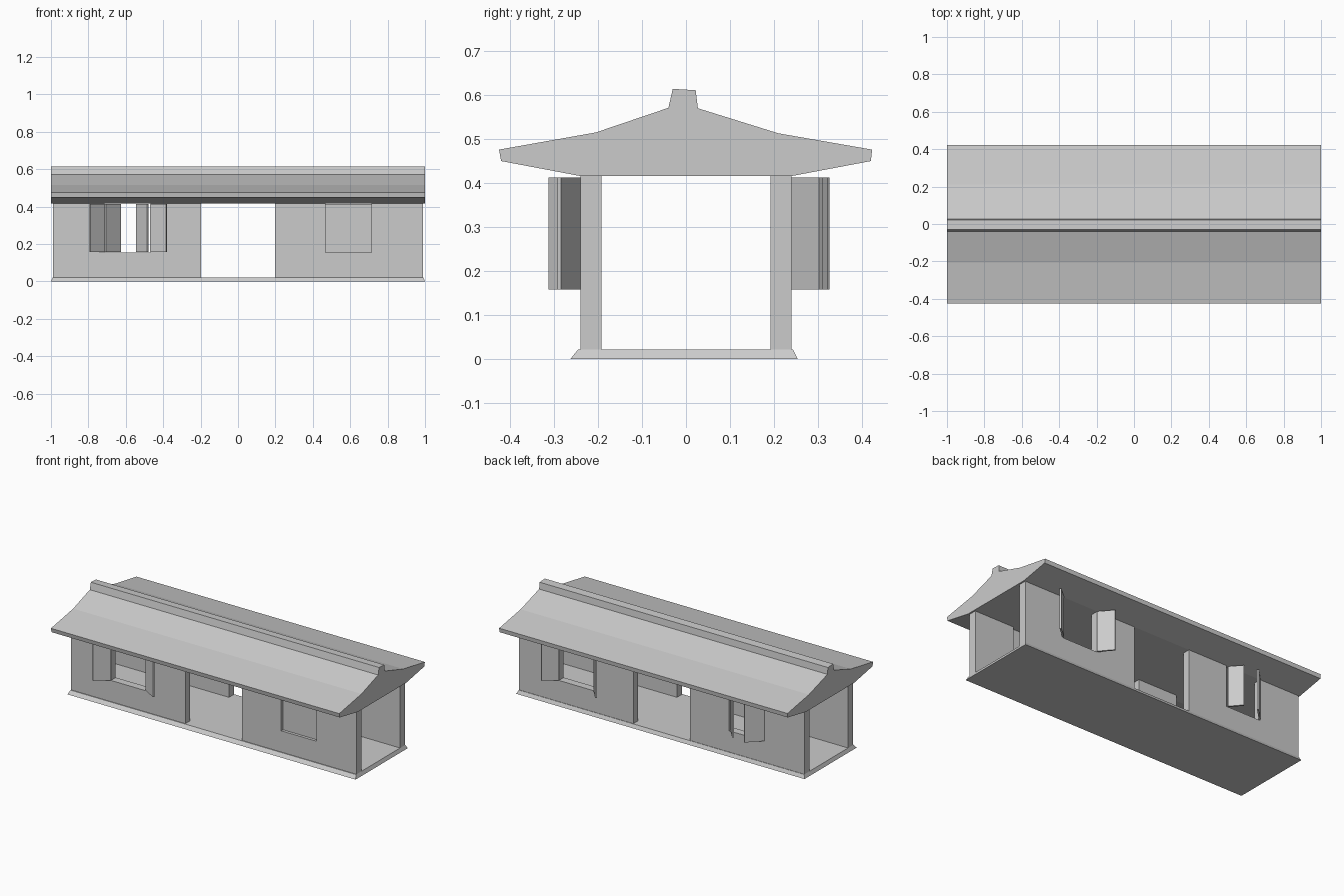
import bpy, bmesh
from mathutils import Vector

if "Cube" in bpy.data.objects:
    bpy.data.objects.remove(bpy.data.objects["Cube"])


def prism(name, points, offset):
    """Extrude a closed 3D polygon along an offset vector."""
    bm = bmesh.new()
    face = bm.faces.new([bm.verts.new(p) for p in points])
    ext = bmesh.ops.extrude_face_region(bm, geom=[face], use_keep_orig=True)
    verts = [g for g in ext["geom"] if isinstance(g, bmesh.types.BMVert)]
    bmesh.ops.translate(bm, verts=verts, vec=offset)
    bmesh.ops.recalc_face_normals(bm, faces=bm.faces)
    mesh = bpy.data.meshes.new(name)
    bm.to_mesh(mesh)
    bm.free()
    obj = bpy.data.objects.new(name, mesh)
    bpy.context.collection.objects.link(obj)
    return obj


# Roof with curved eaves and ridge cap, extruded along the house
roof = [(-0.425, 0.476), (-0.205, 0.515), (-0.04, 0.571), (-0.03, 0.614),
        (0.022, 0.611), (0.027, 0.57), (0.21, 0.513), (0.423, 0.476),
        (0.42, 0.45), (0.24, 0.416), (-0.24, 0.416), (-0.42, 0.45)]
prism("roof", [(-1, y, z) for y, z in roof], (2, 0, 0))

# Floor slab with tapered rim
floor = prism("floor_slab", [(-1, -0.263, 0), (1, -0.263, 0),
                             (1, 0.254, 0), (-1, 0.254, 0)], (0, 0, 0.022))
for v in floor.data.vertices:
    if v.co.z > 0.01:
        v.co.x *= 0.99
        v.co.y = 0.243 if v.co.y > 0 else -0.245

# Four wall sections, each with a window notch open to the roof
W0, W1, SILL, TOP = 0.468, 0.714, 0.155, 0.417
section = [(0.197, 0.014), (0.99, 0.014), (0.99, TOP), (W1, TOP),
           (W1, SILL), (W0, SILL), (W0, TOP), (0.197, TOP)]
for row, y in (("front", -0.24), ("back", 0.192)):
    for side, s in (("left", -1), ("right", 1)):
        prism(f"{row}_{side}_wall", [(s * x, y, z) for x, z in section],
              (0, 0.048, 0))


# Window shutters as thin panels swung from hinge to tip
def shutter(name, hinge, tip, thick=0.01):
    a, b = Vector((*hinge, 0.158)), Vector((*tip, 0.158))
    d = (b - a).normalized()
    n = Vector((-d.y, d.x, 0)) * thick / 2
    prism(name, [a - n, b - n, b + n, a + n], (0, 0, 0.255))


shutters = {
    "front_left": (-0.24, [(-W1, -0.791, -0.309), (-W0, -0.382, -0.288)]),
    "back_left": (0.24, [(-W1 + 0.004, -0.629, 0.322), (-W0 - 0.015, -0.541, 0.307)]),
    "back_right": (0.24, [(W1, 0.79, 0.306), (W0, 0.402, 0.318)]),
}
for place, (y, leaves) in shutters.items():
    for i, (hx, tx, ty) in enumerate(leaves):
        shutter(f"{place}_shutter_{i + 1}", (hx, y), (tx, ty))

# Closed panel in the front right window
prism("closed_shutter", [(W0, -0.222, SILL), (W1, -0.222, SILL),
                         (W1, -0.222, 0.414), (W0, -0.222, 0.414)], (0, 0.012, 0))
